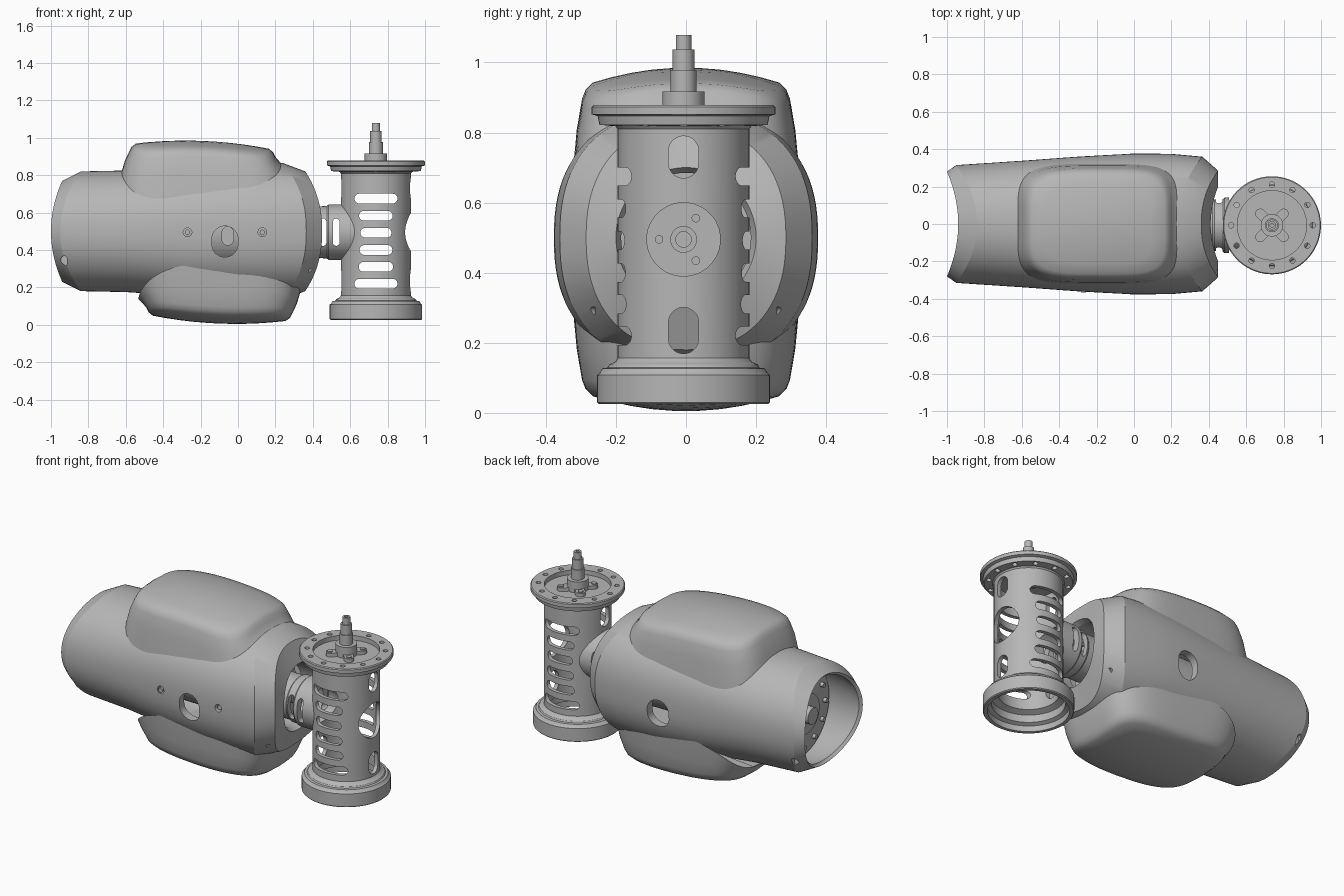
import bpy, bmesh
from math import sin, cos, pi, radians, copysign
from mathutils import Matrix, Vector

cube = bpy.data.objects.get("Cube")
if cube:
    bpy.data.objects.remove(cube, do_unlink=True)

grey = bpy.data.materials.new("machined grey")
grey.use_nodes = True
GREY = (0.47, 0.47, 0.47, 1)
grey.diffuse_color = GREY
grey.node_tree.nodes["Principled BSDF"].inputs["Base Color"].default_value = GREY

MID = 0.5                      # height of the body axis
TX, TY = 0.7375, -0.007        # axis of the upright tube
ALONG_X = Matrix.Rotation(pi / 2, 4, 'Y')


def make(name, bm):
    bmesh.ops.recalc_face_normals(bm, faces=bm.faces[:])
    mesh = bpy.data.meshes.new(name)
    bm.to_mesh(mesh)
    bm.free()
    mesh.materials.append(grey)
    ob = bpy.data.objects.new(name, mesh)
    bpy.context.collection.objects.link(ob)
    return ob


def activate(ob):
    bpy.ops.object.select_all(action='DESELECT')
    ob.select_set(True)
    bpy.context.view_layer.objects.active = ob


def smooth(ob, angle=30):
    activate(ob)
    bpy.ops.object.shade_smooth_by_angle(angle=radians(angle))


def skin(bm, rings, loop=False, caps=False):
    """Bridge rings of points; loop joins the last ring to the first."""
    rows = [[bm.verts.new(p) for p in ring] for ring in rings]
    pairs = list(zip(rows, rows[1:])) + ([(rows[-1], rows[0])] if loop else [])
    for a, b in pairs:
        for i in range(len(a)):
            j = (i + 1) % len(a)
            bm.faces.new((a[i], a[j], b[j], b[i]))
    if caps:
        bm.faces.new(rows[0])
        bm.faces.new(rows[-1])


def lathe(bm, profile, matrix, loop=False, n=64):
    """Turn (radius, height) points about local z."""
    rings = [[matrix @ Vector((r * cos(2 * pi * i / n), r * sin(2 * pi * i / n), h))
              for i in range(n)] for r, h in profile]
    skin(bm, rings, loop, not loop)


def prism(bm, centre, axis, half_u, half_v, depth, n=8):
    """Round-ended bar along an axis; equal halves give a cylinder."""
    r = min(half_u, half_v)
    pts = []
    for i in range(4 * n):
        a = 2 * pi * (i + 0.5) / (4 * n)
        pts.append((r * cos(a) + copysign(half_u - r, cos(a)),
                    r * sin(a) + copysign(half_v - r, sin(a))))
    place = {'x': lambda u, v, d: (d, u, v),
             'y': lambda u, v, d: (u, d, v),
             'z': lambda u, v, d: (u, v, d)}[axis]
    c = Vector(centre)
    skin(bm, [[c + Vector(place(u, v, d)) for u, v in pts] for d in (-depth, depth)], caps=True)


def cut(ob, bars):
    """Subtract a group of separate bars."""
    bm = bmesh.new()
    for bar in bars:
        prism(bm, *bar)
    tool = make("cutter", bm)
    tool.hide_render = True
    mod = ob.modifiers.new("cut", 'BOOLEAN')
    mod.operation, mod.solver, mod.object = 'DIFFERENCE', 'EXACT', tool
    activate(ob)
    bpy.ops.object.modifier_apply(modifier=mod.name)
    bpy.data.objects.remove(tool, do_unlink=True)


def power(v, e):
    return copysign(abs(v) ** e, v)


# Main housing: hollow, slightly squared barrel with curved, chamfered ends
# Rows: x at the sides, x at top and bottom, half width, half height, squareness
HOUSING = [(-1, -.94, .28, .27, 2), (-.95, -.84, .315, .32, 2.1), (-.6, -.6, .338, .325, 2.2),
           (-.3, -.3, .36, .345, 2.4), (0, 0, .377, .365, 2.4), (.2, .15, .375, .37, 2.4),
           (.365, .24, .36, .365, 2.4), (.45, .36, .285, .32, 2.3), (.45, .41, .2, .2, 2),
           (.42, .38, .185, .185, 2), (.3, .25, .185, .185, 2), (.2, .15, .33, .33, 2.4),
           (-.3, -.3, .32, .31, 2.3), (-.9, -.85, .28, .28, 2), (-.985, -.925, .265, .255, 2)]
N = 96
angles = [2 * pi * i / N for i in range(N)]
bm = bmesh.new()
skin(bm, [[(xs + (xt - xs) * sin(a) ** 2, ry * power(cos(a), 2 / n),
            MID + rz * power(sin(a), 2 / n)) for a in angles]
          for xs, xt, ry, rz, n in HOUSING], loop=True)
housing = make("housing", bm)
sides = (-1, 1)
cut(housing, [((-.07, s * .38, .445), 'y', .07, .083, .15) for s in sides])
cut(housing, [((-.93, s * .32, .34), 'y', .016, .028, .065) for s in sides]
    + [((.395, s * .36, .27), 'y', .018, .032, .1) for s in sides])
cut(housing, [((x, -.38, .495), 'y', .023, .023, .1) for x in (-.27, .13)])
smooth(housing, 25)

# Recessed screws beside the front window
bm = bmesh.new()
for x in (-.27, .13):
    prism(bm, (x, -.345, .495), 'y', .014, .014, .02)
smooth(make("housing_screws", bm))

# Inner drum with a bolted end disc, seen through the open end
bm = bmesh.new()
lathe(bm, [(.05, -.86), (.05, -.82), (.12, -.82), (.12, -.8), (.27, -.78), (.27, -.75),
           (.2, -.74), (.2, .25)], Matrix.Translation((0, 0, MID)) @ ALONG_X)
drum = make("inner_drum", bm)
cut(drum, [((-.055, s * .2, .475), 'y', .03, .05, .05) for s in sides])
smooth(drum)
bm = bmesh.new()
for i in range(12):
    a = 2 * pi * i / 12
    prism(bm, (-.79, .21 * cos(a), MID + .21 * sin(a)), 'x', .014, .014, .02, 4)
smooth(make("drum_bolts", bm))


# Domed covers above and below; the lower one is the upper turned half round
def dome(x, y):
    return .985 - .6 * y * y - .22 * (x + .28) ** 2


def seat(x, y):
    """Height inside the housing wall."""
    r = .32 + .04 * (x + .62)
    return MID + r * max(1 - abs(y / (r + .01)) ** 2.4, .1) ** .42


def cover(name, flip):
    def ring(hx, hy, height):
        pts = []
        for a in angles:
            x = -.19 + hx * power(cos(a), .42 if cos(a) > 0 else .55)
            y = hy * power(sin(a), .42)
            pts.append(Vector((x, y, height(x, y))))
        return pts

    rings = [ring(.432, .326, seat),
             ring(.414, .312, lambda x, y: .35 * seat(x, y) + .65 * (dome(x, y) - .05)),
             ring(.39, .297, lambda x, y: dome(x, y) - .036),
             ring(.378, .287, lambda x, y: dome(x, y) - .014),
             ring(.355, .266, dome)]
    rings += [ring(.355 * k, .266 * k, dome) for k in (.8, .6, .4, .2, .02)]
    if flip:
        rings = [[Vector((-.29 - p.x, p.y, .99 - p.z)) for p in r] for r in rings]
    bm = bmesh.new()
    skin(bm, rings, caps=True)
    smooth(make(name, bm), 40)


cover("top_cover", False)
cover("bottom_cover", True)

# Upright tube with cup base and recessed top flange
tube_at = Matrix.Translation((TX, TY, 0))
bm = bmesh.new()
lathe(bm, [(.242, .025), (.247, .03), (.247, .108), (.24, .113), (.232, .127), (.217, .129),
           (.212, .138), (.195, .146), (.188, .156), (.188, .81), (.194, .818), (.24, .822),
           (.245, .847), (.262, .852), (.262, .873), (.257, .878), (.185, .878), (.185, .85),
           (.03, .85), (.03, .825), (.165, .825), (.165, .13), (.2, .115), (.2, .07),
           (.222, .06), (.222, .025)], tube_at, loop=True, n=96)
tube = make("tube", bm)
# Rows of cooling slots, round ports and end windows
slots = zip((.115, .09, .083, .088, .092, .115), (.675, .583, .492, .4, .31, .22))
cut(tube, [((TX, TY, z), 'y', w, .026, .4) for w, z in slots])
cut(tube, [((TX, TY, .495), 'x', .105, .105, .3)])
cut(tube, [((TX, TY, .73), 'x', .043, .06, .3), ((TX, TY, .235), 'x', .043, .066, .3)])
ring12 = [(TX + .218 * cos(pi * i / 6), TY + .218 * sin(pi * i / 6)) for i in range(12)]
cut(tube, [((x, y, .85), 'z', .014, .014, .1) for x, y in ring12])
smooth(tube)

# Stepped spindle on top of the flange
bm = bmesh.new()
lathe(bm, [(.06, .82), (.06, .917), (.037, .917), (.037, .978), (.031, .978), (.031, 1.037),
           (.022, 1.037), (.022, 1.078), (.01, 1.078), (.01, 1.06)], tube_at, n=40)
smooth(make("spindle", bm))

# Cross-shaped clamp plate and its screws
for name, turn in (("clamp_bar_a", pi / 4), ("clamp_bar_b", -pi / 4)):
    bm = bmesh.new()
    prism(bm, (0, 0, .86), 'z', .115, .027, .012)
    bm.transform(tube_at @ Matrix.Rotation(turn, 4, 'Z'))
    smooth(make(name, bm))
bm = bmesh.new()
for i in range(4):
    a = pi / 4 + i * pi / 2
    prism(bm, (TX + .092 * cos(a), TY + .092 * sin(a), .87), 'z', .015, .015, .008)
smooth(make("clamp_screws", bm))

# Slotted neck joining housing and tube
neck_at = Matrix.Translation((0, TY, .495)) @ ALONG_X
bm = bmesh.new()
lathe(bm, [(.13, .33), (.13, .42), (.138, .43), (.14, .475), (.149, .485), (.149, .64),
           (.107, .64), (.107, .33)], neck_at, loop=True)
neck = make("neck", bm)
cut(neck, [((TX, TY, .5), 'z', .17, .17, .4)])
cut(neck, [((x, TY, .495), 'y', .018, .073, .4) for x in (.455, .525)])
smooth(neck)

# Bearing plate at the bottom of the neck, with hub and screws
bm = bmesh.new()
lathe(bm, [(.12, .34), (.12, .38), (.038, .38), (.038, .395), (.022, .395), (.022, .385)], neck_at)
smooth(make("neck_plate", bm))
bm = bmesh.new()
for i in range(3):
    a = pi / 3 + i * 2 * pi / 3
    prism(bm, (.382, TY + .07 * cos(a), .495 + .07 * sin(a)), 'x', .012, .012, .006)
smooth(make("neck_plate_screws", bm))
